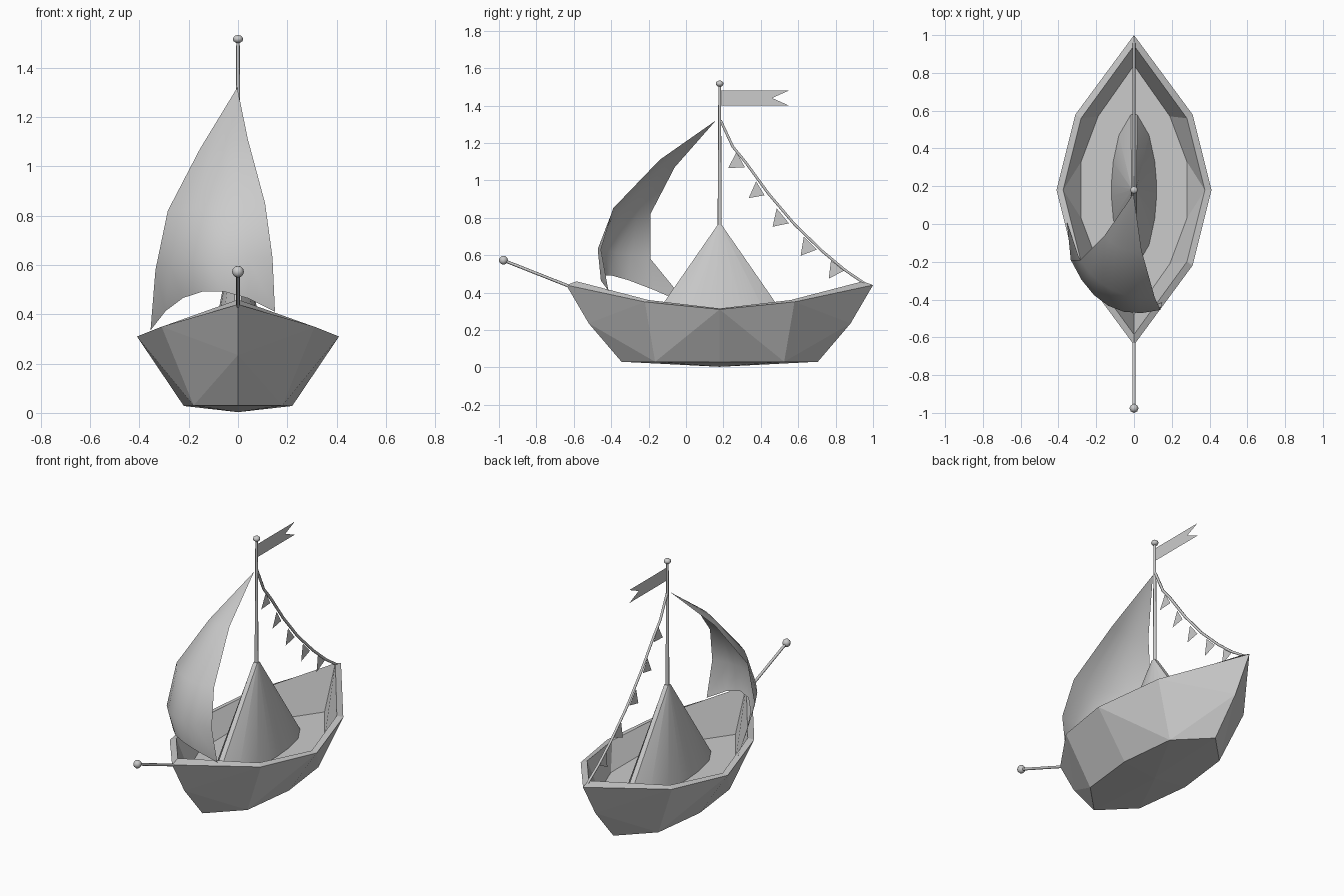
import bpy, bmesh
from mathutils import Vector

if "Cube" in bpy.data.objects:
    bpy.data.objects.remove(bpy.data.objects["Cube"])

CY = 0.18  # hull and mast centre along y


def mesh_object(name, verts, faces, smooth=None):
    bm = bmesh.new()
    for f in faces:
        bm.faces.new([bm.verts.new(verts[i]) for i in f])
    bmesh.ops.remove_doubles(bm, verts=bm.verts, dist=0.0005)
    bmesh.ops.recalc_face_normals(bm, faces=bm.faces)
    me = bpy.data.meshes.new(name)
    bm.to_mesh(me)
    bm.free()
    ob = bpy.data.objects.new(name, me)
    bpy.context.collection.objects.link(ob)
    if smooth:
        finish(ob, smooth)
    return ob


def finish(ob, angle):
    bpy.ops.object.select_all(action='DESELECT')
    ob.select_set(True)
    bpy.context.view_layer.objects.active = ob
    bpy.ops.object.shade_smooth_by_angle(angle=angle)


def rod(name, a, b, r1, r2):
    a, b = Vector(a), Vector(b)
    bpy.ops.mesh.primitive_cone_add(vertices=8, radius1=r1, radius2=r2,
                                    depth=(b - a).length, location=(a + b) / 2)
    ob = bpy.context.object
    ob.name = name
    ob.rotation_euler = (b - a).to_track_quat('Z', 'Y').to_euler()
    finish(ob, 0.9)


def ball(name, loc, r, squash=1.0):
    bpy.ops.mesh.primitive_uv_sphere_add(segments=8, ring_count=6, radius=r, location=loc)
    ob = bpy.context.object
    ob.name = name
    ob.scale.z = squash
    finish(ob, 0.9)


# Hull: one quarter described, repeated over both ends and both sides
quarter = {
    'tip': (0, .82, .44), 'rim': (.31, .40, .35), 'rim_mid': (.41, 0, .31),
    'stem': (0, .70, .235), 'stem_low': (0, .525, .03),
    'low': (.18, .345, .03), 'low_mid': (.22, 0, .028), 'keel': (0, 0, .003),
    'in_tip': (0, .765, .46), 'in_rim': (.28, .38, .36), 'in_mid': (.375, 0, .315),
    'deck_tip': (0, .66, .2), 'deck': (.19, .39, .2), 'deck_side': (.28, .15, .2),
    'deck_mid': (.28, 0, .2), 'deck_centre': (0, 0, .2),
}
panels = [
    'rim_mid rim low', 'rim tip stem', 'rim stem low', 'stem stem_low low',
    'rim_mid low_mid low', 'keel low_mid low', 'keel low stem_low',
    'tip rim in_rim in_tip', 'rim rim_mid in_mid in_rim',
    'in_tip in_rim deck deck_tip', 'in_rim in_mid deck_side deck',
    'in_mid deck_side deck_mid',
    'deck_centre deck_mid deck_side deck deck_tip',
]
hv, hf = [], []
for sx in (1, -1):
    for sy in (1, -1):
        for panel in panels:
            pts = [quarter[k] for k in panel.split()]
            hf.append(range(len(hv), len(hv) + len(pts)))
            hv += [(sx * x, CY + sy * y, z) for x, y, z in pts]
mesh_object('hull', hv, hf)

# Tapered cabin tent round the mast foot
base = [(.016, .40), (.08, .29), (.11, .15), (.12, .03)]
base += [(x, -y) for x, y in reversed(base)]
base += [(-x, -y) for x, y in base]
n = len(base)
tv = [(x, CY + y, .2) for x, y in base]
tv += [(max(-.013, min(.013, x)), CY + y * .03, .76) for x, y in base]
tf = [(i, (i + 1) % n, n + (i + 1) % n, n + i) for i in range(n)]
mesh_object('cabin_tent', tv, tf + [range(n), range(n, 2 * n)], smooth=0.75)

# Mast and bowsprit
rod('mast', (0, CY, .2), (0, CY, 1.51), .014, .007)
ball('mast_knob', (0, CY, 1.517), .021, .8)
rod('bowsprit', (0, -.59, .42), (0, -.975, .572), .008, .008)
ball('bowsprit_knob', (0, -.976, .573), .024)

# Swallowtail flag
mesh_object('flag', [(0, .185, 1.48), (0, .55, 1.48), (0, .46, 1.44),
                     (0, .55, 1.40), (0, .185, 1.40)], [(0, 1, 2), (0, 2, 4), (2, 3, 4)])

# Billowing sail: left edge, right edge and belly for each row
rows = [
    ((-.155, -.06, 1.07), (.04, -.14, 1.11), (-.01, -.03, 0)),
    ((-.285, -.19, .82), (.11, -.39, .85), (-.03, -.06, 0)),
    ((-.335, -.19, .58), (.14, -.455, .63), (-.04, -.11, .02)),
    ((-.355, .01, .335), (.15, -.415, .41), (-.04, -.2, .12)),
]
C = 6
sv = [(-.003, .16, 1.32)]
for left, right, belly in rows:
    for i in range(C + 1):
        t = i / C
        sv.append(Vector(left).lerp(Vector(right), t) + Vector(belly) * 4 * t * (1 - t))
sf = [(0, i + 1, i + 2) for i in range(C)]
for r in range(len(rows) - 1):
    for i in range(C):
        a = 1 + r * (C + 1) + i
        sf.append((a, a + 1, a + C + 2, a + C + 1))
mesh_object('sail', sv, sf, smooth=1.2)

# Sagging bunting line
curve = bpy.data.curves.new('bunting_line', 'CURVE')
curve.dimensions = '3D'
curve.bevel_depth = .008
curve.bevel_resolution = 1
curve.use_fill_caps = True
path = [(.185, 1.32), (.25, 1.18), (.316, 1.10), (.44, .93), (.58, .765),
        (.73, .62), (.85, .52), (.96, .445)]
spline = curve.splines.new('POLY')
spline.points.add(len(path) - 1)
for p, (y, z) in zip(spline.points, path):
    p.co = (0, y, z, 1)
bpy.context.collection.objects.link(bpy.data.objects.new('bunting_line', curve))

# Pennants: two corners on the line and a hanging tip
pennants = [
    ((.27, 1.15), (.315, 1.07), (.225, 1.065)),
    ((.375, .995), (.42, .92), (.335, .905)),
    ((.485, .85), (.55, .77), (.463, .752)),
    ((.63, .70), (.70, .63), (.613, .597)),
    ((.775, .57), (.85, .52), (.763, .474)),
]
pv = [(0, y, z) for tri in pennants for y, z in tri]
mesh_object('pennants', pv, [(i, i + 1, i + 2) for i in range(0, len(pv), 3)])
